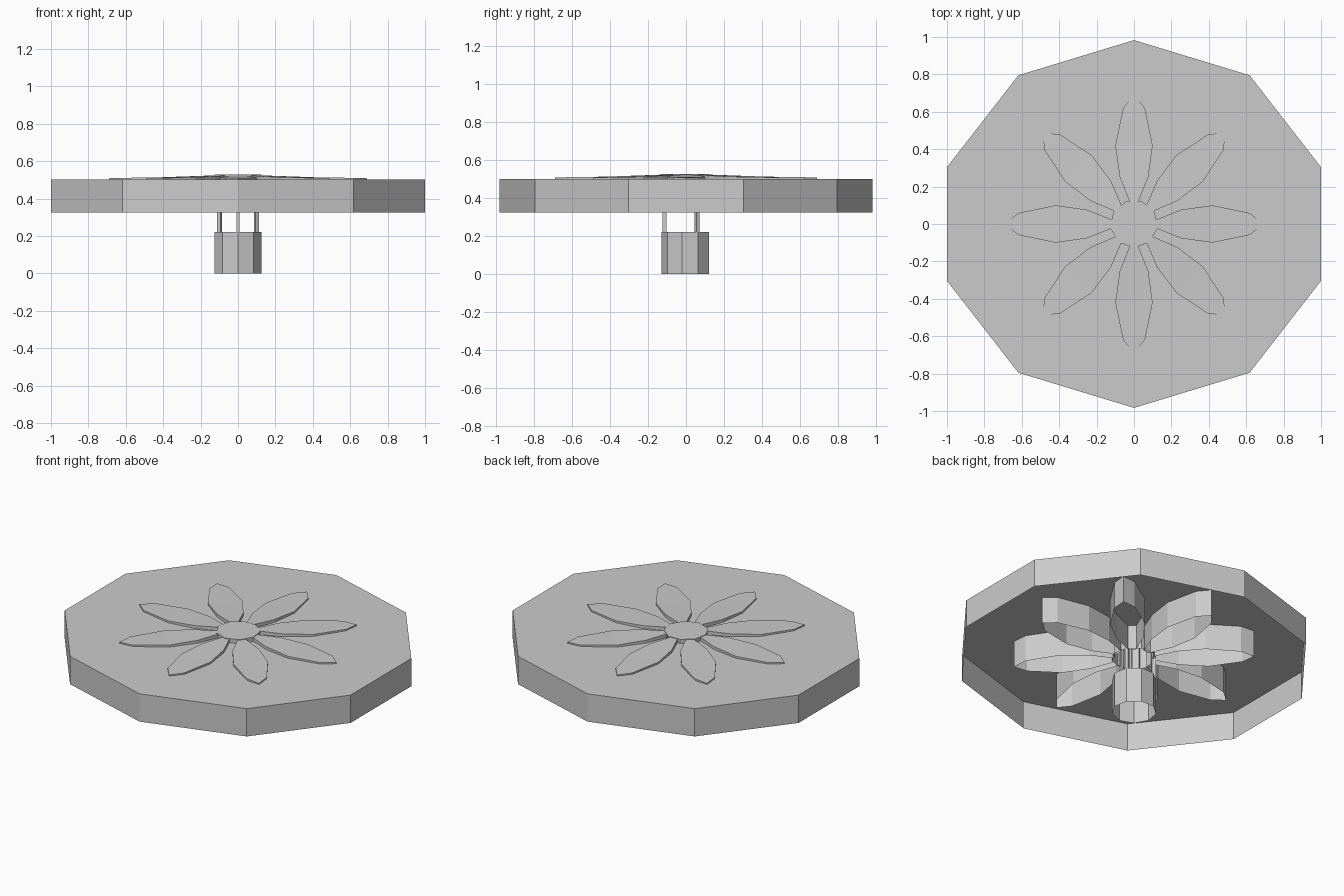
import bpy, bmesh
from math import sin, cos, pi, radians

if "Cube" in bpy.data.objects:
    bpy.data.objects.remove(bpy.data.objects["Cube"])


def shell(name, outline, depth, rows=False):
    """Capped top with a thin skirt, open underneath. Outline runs counter-clockwise."""
    bm = bmesh.new()
    top = [bm.verts.new(p) for p in outline]
    low = [bm.verts.new((x, y, z - depth)) for x, y, z in outline]
    n = len(top)
    for i in range(n):
        j = (i + 1) % n
        bm.faces.new((low[i], low[j], top[j], top[i]))
    if rows:
        # top surface split across the width, starting from the tip at index 0
        bm.faces.new((top[-1], top[0], top[1]))
        for i in range(1, n // 2):
            bm.faces.new((top[-i - 1], top[-i], top[i], top[i + 1]))
    else:
        bm.faces.new(top)
    me = bpy.data.meshes.new(name)
    bm.to_mesh(me)
    bm.free()
    ob = bpy.data.objects.new(name, me)
    bpy.context.collection.objects.link(ob)
    return ob


def ring(n, rx, ry, z, start):
    return [(rx * cos(start + 2 * pi * i / n), ry * sin(start + 2 * pi * i / n), z)
            for i in range(n)]


# ten-sided plate
shell("plate", ring(10, 1.0515, 0.983, 0.502, pi / 2), 0.176)

# central hub and the nine-sided base below it
shell("hub", ring(9, 0.128, 0.128, 0.528, -pi / 2), 0.176)
shell("base", ring(9, 0.128, 0.128, 0.222, -pi / 2), 0.222)

# eight petals: (distance along, half width, height)
half = [(0.62, 0.058, 0.511), (0.42, 0.1, 0.514), (0.25, 0.076, 0.52), (0.11, 0.02, 0.525)]
tip = [(0.69, 0, 0.509)]
side_a = [(r, w, z) for r, w, z in half]
side_b = [(r, -w, z) for r, w, z in reversed(half)]
for k in range(8):
    petal = shell(f"petal_{k + 1}", tip + side_a + side_b, 0.176, rows=True)
    petal.rotation_euler.z = k * pi / 4

# three posts joining base and plate
for k, deg in enumerate((-90, 30, 150)):
    a = radians(deg)
    bpy.ops.mesh.primitive_cube_add(size=1, location=(0.114 * cos(a), 0.114 * sin(a), 0.36))
    post = bpy.context.object
    post.name = f"post_{k + 1}"
    post.scale = (0.022, 0.018, 0.284)
    post.rotation_euler.z = a
